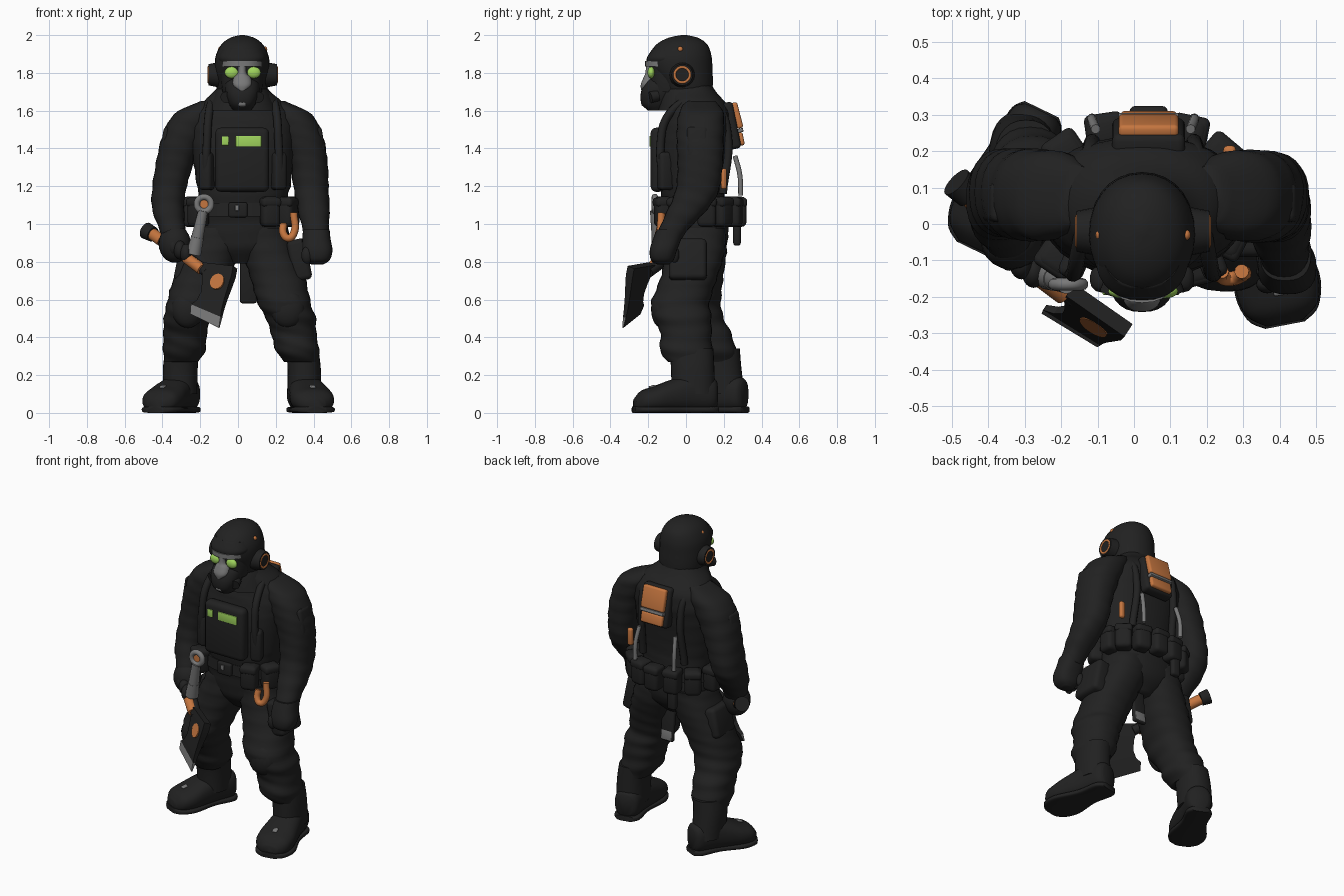
import bpy, bmesh, math
from mathutils import Matrix, Vector

def material(name, r, g, b):
    m = bpy.data.materials.new(name)
    m.diffuse_color = (r, g, b, 1)
    return m

BLACK = material("charcoal cloth", .0155, .0155, .0155)
ORANGE = material("orange", .56, .18, .05)
GREEN = material("glowing green", .35, .66, .11)
GREY = material("worn steel", .19, .19, .19)
V = Vector

def put(name, bm, mat, bevel=0, angle=40):
    bmesh.ops.recalc_face_normals(bm, faces=bm.faces[:])
    me = bpy.data.meshes.new(name)
    bm.to_mesh(me)
    bm.free()
    for m in mat if isinstance(mat, list) else [mat]:
        me.materials.append(m)
    ob = bpy.data.objects.new(name, me)
    bpy.context.collection.objects.link(ob)
    bpy.ops.object.select_all(action='DESELECT')
    bpy.context.view_layer.objects.active = ob
    ob.select_set(True)
    if bevel:
        mod = ob.modifiers.new("bevel", 'BEVEL')
        mod.width, mod.segments = bevel, 3
        bpy.ops.object.modifier_apply(modifier=mod.name)
    bpy.ops.object.shade_smooth_by_angle(angle=math.radians(angle))
    return ob

def spline(rows, i, t):
    a, b, c, d = (rows[max(0, min(len(rows) - 1, i + k))] for k in (-1, 0, 1, 2))
    return [q + .5 * t * (r - p + t * (2*p - 5*q + 4*r - s + t * (3*(q - r) + s - p)))
            for p, q, r, s in zip(a, b, c, d)]

def loft(name, mat, rows, p=2.3, fold=0, n=28, steps=5, M=Matrix()):
    """Smooth skin through superellipse sections (x, y, z, rx, ry)."""
    bm = bmesh.new()
    rings = []
    samples = [spline(rows, i, k / steps) for i in range(len(rows) - 1) for k in range(steps)]
    for x, y, z, rx, ry in samples + [rows[-1]]:
        ring = []
        for j in range(n):
            a = math.tau * j / n
            c, s = math.cos(a), math.sin(a)
            f = 1 + fold * math.sin(z * 75 + 2.2 * math.sin(a + z * 5) + a)
            ring.append(bm.verts.new(M @ V((
                x + f * rx * math.copysign(abs(c) ** (2 / p), c),
                y + f * ry * math.copysign(abs(s) ** (2 / p), s), z))))
        rings.append(ring)
    for a, b in zip(rings, rings[1:]):
        for j in range(n):
            bm.faces.new((a[j], a[(j + 1) % n], b[(j + 1) % n], b[j]))
    bm.faces.new(rings[0])
    bm.faces.new(rings[-1])
    return put(name, bm, mat, angle=55)

def box(name, mat, c, size, rot=(0, 0, 0), bevel=.015):
    bm = bmesh.new()
    R = Matrix.Rotation(rot[2], 4, 'Z') @ Matrix.Rotation(rot[1], 4, 'Y') @ Matrix.Rotation(rot[0], 4, 'X')
    bmesh.ops.create_cube(bm, size=1, matrix=Matrix.Translation(c) @ R @ Matrix.Diagonal((*size, 1)))
    return put(name, bm, mat, min(bevel, min(size) * .4))

def ball(name, mat, c, r):
    bm = bmesh.new()
    bmesh.ops.create_uvsphere(bm, u_segments=20, v_segments=12, radius=1,
                              matrix=Matrix.Translation(c) @ Matrix.Diagonal((*r, 1)))
    return put(name, bm, mat)

def rod(name, mat, a, b, r, r2=None):
    a, b = V(a), V(b)
    bm = bmesh.new()
    q = (b - a).to_track_quat('Z', 'Y').to_matrix().to_4x4()
    bmesh.ops.create_cone(bm, cap_ends=True, segments=20, radius1=r, radius2=r2 or r,
                          depth=(b - a).length, matrix=Matrix.Translation((a + b) / 2) @ q)
    return put(name, bm, mat)

def tube(name, mat, pts, r, closed=False):
    cu = bpy.data.curves.new(name, 'CURVE')
    cu.dimensions, cu.bevel_depth, cu.bevel_resolution, cu.resolution_u = '3D', r, 3, 8
    sp = cu.splines.new('BEZIER')
    sp.bezier_points.add(len(pts) - 1)
    for bp, co in zip(sp.bezier_points, pts):
        bp.co = co
        bp.handle_left_type = bp.handle_right_type = 'AUTO'
    sp.use_cyclic_u, cu.use_fill_caps = closed, True
    cu.materials.append(mat)
    ob = bpy.data.objects.new(name, cu)
    bpy.context.collection.objects.link(ob)
    bpy.ops.object.select_all(action='DESELECT')
    bpy.context.view_layer.objects.active = ob
    ob.select_set(True)
    bpy.ops.object.convert(target='MESH')

# Torso, hips and collar
loft("torso", BLACK, [(.02, .05, .79, .07, .08), (.02, .06, .88, .2, .15), (.02, .06, 1.0, .245, .165),
     (.025, .04, 1.1, .23, .165), (.03, .035, 1.22, .25, .17), (.025, .04, 1.4, .272, .185),
     (.025, .06, 1.54, .275, .18), (.025, .06, 1.63, .225, .16), (.022, .03, 1.69, .16, .135),
     (.022, .02, 1.74, .12, .115)], fold=.012)
loft("collar", BLACK, [(.022, .02, 1.6, .19, .17), (.022, .015, 1.68, .155, .15), (.022, .01, 1.73, .125, .13)])

# Chest rig
box("chest_plate", BLACK, (.022, -.15, 1.34), (.285, .075, .34), bevel=.03)
box("small_chest_light", GREEN, (-.068, -.19, 1.44), (.036, .008, .048))
box("large_chest_light", GREEN, (.056, -.19, 1.438), (.136, .008, .056))
for s, side in ((-1, "right"), (1, "left")):
    X = lambda v: .025 + s * v
    tube(side + "_shoulder_strap", BLACK, [(X(.2), -.115, 1.2), (X(.19), -.135, 1.42), (X(.18), -.09, 1.58),
         (X(.16), .03, 1.655), (X(.15), .17, 1.61), (X(.14), .22, 1.48), (X(.15), .195, 1.16)], .022)
    box(side + "_rig_side_pouch", BLACK, (X(.19), -.11, 1.28), (.07, .08, .2), (0, 0, s * .4), .02)
    tube(side + "_back_clip", GREY, [(X(.13), .26, 1.36), (X(.14), .285, 1.26), (X(.14), .29, 1.15)], .013)
    # Sleeve patch panels
    box(side + "_sleeve_panel", BLACK, (X(.405), .06, 1.43), (.05, .11, .17), (0, s * -.16, 0), .02)
    # Ear cups with orange rings
    rod(side + "_ear_cup", BLACK, (X(.11), -.02, 1.79), (X(.182), -.02, 1.79), .07, .056)
    tube(side + "_ear_ring", ORANGE, [(X(.178), -.02 + .04 * math.cos(a), 1.79 + .04 * math.sin(a))
         for a in (k * math.pi / 4 for k in range(8))], .008, True)
    ball(side + "_helmet_rivet", ORANGE, (X(.119), -.03, 1.925), (.011, .014, .014))
    # Green goggle lenses
    ball(side + "_goggle_lens", GREEN, (X(.058), -.184, 1.802), (.038, .02, .031))

# Back pack plate
box("back_pack", BLACK, (.04, .235, 1.52), (.2, .07, .25), (.2, 0, 0), .02)
box("back_pack_flap", ORANGE, (.04, .27, 1.575), (.165, .035, .14), (.25, 0, 0), .012)
box("back_pack_band", GREY, (.04, .286, 1.495), (.165, .035, .02), (.25, 0, 0), .004)
box("back_pack_pocket", ORANGE, (.04, .288, 1.45), (.155, .035, .07), (.2, 0, 0), .012)
box("side_back_tag", ORANGE, (.262, .2, 1.24), (.035, .03, .11))

# Head
loft("helmet", BLACK, [(.022, .01, 1.67, .125, .125), (.022, 0, 1.74, .138, .142), (.022, -.025, 1.82, .145, .165),
     (.022, -.03, 1.89, .14, .165), (.022, -.022, 1.95, .11, .135), (.022, -.015, 1.985, .065, .08),
     (.022, -.01, 2.0, .012, .015)], p=2.1)
loft("helmet_brim", BLACK, [(.022, -.085, 1.86, .122, .124), (.022, -.08, 1.885, .128, .125),
     (.022, -.06, 1.93, .11, .115)], p=2.3)
loft("visor_frame", GREY, [(.022, -.09, 1.835, .112, .126), (.022, -.09, 1.864, .112, .126)])
loft("face", BLACK, [(.022, -.08, 1.7, .105, .11), (.022, -.08, 1.76, .112, .115), (.022, -.08, 1.85, .112, .115)])
loft("respirator", BLACK, [(.022, -.15, 1.6, .045, .05), (.022, -.15, 1.635, .07, .085), (.022, -.14, 1.69, .09, .1),
     (.022, -.12, 1.745, .09, .1), (.022, -.11, 1.775, .06, .09)], p=2.5)
loft("nose_guard", GREY, [(.022, -.205, 1.7, .018, .03), (.022, -.2, 1.735, .05, .04), (.022, -.185, 1.775, .045, .04),
     (.022, -.175, 1.8, .025, .04), (.022, -.17, 1.85, .025, .04)])
box("breathing_filter", GREY, (.022, -.222, 1.64), (.045, .03, .035))
for x in (-.05, .094):
    rod("side_filter", BLACK, (x, -.15, 1.68), (x + (x - .022) * .2, -.19, 1.67), .03)

# Arms and gloves
loft("left_arm", BLACK, [(.2, .08, 1.65, .05, .08), (.28, .08, 1.58, .11, .12), (.34, .075, 1.46, .112, .125),
     (.375, .075, 1.32, .1, .12), (.388, .06, 1.18, .092, .115), (.4, .01, 1.08, .085, .105),
     (.41, -.06, .98, .07, .08), (.415, -.09, .92, .06, .065)], fold=.025)
loft("left_glove", BLACK, [(.415, -.08, .97, .07, .075), (.415, -.1, .92, .075, .075), (.42, -.12, .86, .08, .072),
     (.42, -.125, .81, .066, .06), (.42, -.12, .785, .03, .03)], p=2.5)
loft("right_arm", BLACK, [(-.15, .08, 1.65, .05, .08), (-.23, .08, 1.58, .11, .12), (-.29, .08, 1.46, .112, .125),
     (-.335, .085, 1.32, .1, .12), (-.365, .08, 1.18, .09, .118), (-.37, .045, 1.08, .085, .105),
     (-.35, -.01, .98, .07, .08), (-.34, -.03, .93, .06, .065)], fold=.025)
ball("right_glove", BLACK, (-.335, -.045, .895), (.085, .08, .1))
for k in range(4):
    c = V((-.375, -.06, .9)).lerp(V((-.275, -.13, .845)), k / 3)
    ball("right_finger", BLACK, c, (.033, .045, .05))
    ball("left_finger", BLACK, (.365, -.165 + .035 * k, .835), (.03, .025, .045))

# Trousers
loft("left_leg", BLACK, [(.13, .06, .98, .13, .15), (.165, .05, .85, .14, .155), (.215, .01, .7, .145, .15),
     (.245, -.03, .58, .14, .155), (.28, -.015, .5, .132, .15), (.295, 0, .42, .12, .135),
     (.315, 0, .33, .115, .138), (.335, .02, .27, .09, .115)], fold=.025)
loft("right_leg", BLACK, [(-.09, .07, .98, .13, .15), (-.135, .06, .85, .14, .155), (-.2, .045, .7, .145, .15),
     (-.245, .03, .58, .132, .155), (-.268, .05, .5, .125, .15), (-.28, .1, .42, .115, .14),
     (-.285, .13, .33, .112, .135), (-.3, .16, .27, .09, .115)], fold=.025)
ball("left_knee_pad", BLACK, (.265, -.13, .55), (.09, .055, .1))
ball("right_knee_pad", BLACK, (-.265, -.075, .55), (.085, .055, .1))
box("left_thigh_pouch", BLACK, (.325, .01, .81), (.1, .2, .22), (0, -.2, 0), .025)
box("right_thigh_pouch", BLACK, (-.28, .06, .79), (.09, .19, .19), (0, .2, 0), .025)

# Boots: shafts plus feet swept along their pointing direction
loft("left_boot_shaft", BLACK, [(.34, .03, .34, .085, .115), (.35, .035, .24, .088, .115), (.352, .04, .1, .09, .115)])
loft("right_boot_shaft", BLACK, [(-.295, .17, .34, .088, .115), (-.305, .185, .24, .092, .108),
     (-.305, .2, .1, .09, .11)])
for side, hx, hy, ang, k in (("left", .33, .16, .19, 1), ("right", -.255, .31, -.45, .95)):
    f = V((math.sin(ang), -math.cos(ang), 0)) * k
    M = Matrix(((-f.y, 0, f.x, hx), (f.x, 0, f.y, hy), (0, 1, 0, 0), (0, 0, 0, 1)))
    loft(side + "_boot_foot", BLACK, [(0, .1, 0, .05, .07), (0, .1, .03, .078, .09), (0, .105, .14, .09, .1),
         (0, .09, .24, .105, .087), (0, .073, .33, .115, .07), (0, .062, .4, .1, .056),
         (0, .045, .44, .05, .03)], p=2.4, M=M)
    loft(side + "_boot_sole", BLACK, [(0, .017, -.005, .055, .017), (0, .017, .04, .083, .017),
         (0, .017, .17, .082, .017), (0, .017, .32, .119, .017), (0, .017, .41, .1, .017),
         (0, .017, .445, .055, .017)], p=4, M=M)
    box(side + "_lace_tag", GREY, V((hx, hy, .138)) + f * .345, (.03, .035, .014), (.25, 0, ang))

# Belt and pouches
loft("belt", BLACK, [(.022, .05, 1.04, .255, .182), (.022, .05, 1.11, .247, .178)], p=2.4, steps=2)
box("belt_buckle", BLACK, (0, -.135, 1.075), (.1, .03, .08))
box("buckle_pin", GREY, (-.005, -.151, 1.085), (.02, .008, .03))
for x, y, r in ((-.21, -.09, -.6), (.17, -.12, .25), (.26, -.04, 1.1), (-.25, .08, 1.57), (.28, .11, 1.57),
                (-.19, .2, .6), (-.08, .255, .15), (.04, .275, 0), (.15, .25, -.2), (.24, .19, -.7)):
    box("belt_pouch", BLACK, (x, y, 1.065), (.1, .09, .16), (0, 0, r), .025)
    box("belt_pouch_flap", BLACK, (x, y, 1.115), (.106, .098, .05), (0, 0, r), .018)
box("rear_sheath", BLACK, (-.09, .27, .95), (.06, .04, .13))
box("hanging_strap", BLACK, (.055, .1, .72), (.09, .03, .28), (.1, 0, 0))
box("strap_tip", GREY, (.055, .122, .62), (.075, .008, .06), (.1, 0, 0))

# Hip tools: ring wrench and orange hook
tube("wrench_ring", GREY, [(-.18 + .038 * math.cos(a), -.165, 1.105 + .038 * math.sin(a))
     for a in (k * math.pi / 4 for k in range(8))], .017, True)
rod("wrench_ring_core", ORANGE, (-.18, -.15, 1.105), (-.18, -.17, 1.105), .027)
rod("wrench_handle", GREY, (-.185, -.165, 1.07), (-.215, -.15, .93), .026, .032)
rod("wrench_end", GREY, (-.215, -.15, .93), (-.235, -.14, .84), .034, .04)
tube("orange_hook", ORANGE, [(.24, -.13, 1.0), (.24, -.145, .95), (.265, -.15, .925), (.295, -.14, .95),
     (.295, -.13, 1.06)], .02)

# Axe: fanned blade, bright details only on its outward face
A, B, C, D = V((-.01, -.295, .77)), V((-.1, -.335, .45)), V((-.265, -.235, .53)), V((-.175, -.18, .79))
N = (A - D).cross(C - D).normalized()
P = lambda s, t: D.lerp(A, s).lerp(C.lerp(B, s), t)
bm = bmesh.new()
rows = []
for t, s0, s1, th in ((0, 0, .97, .022), (.15, .05, 1, .022), (.35, .16, .98, .019), (.55, .22, .96, .015),
                      (.72, .16, .96, .012), (.83, .03, .98, .009), (1, .08, 1, .003)):
    rows.append([bm.verts.new(P(s, t) + N * h) for s, h in ((s0, -th), (s1, -th), (s1, th), (s0, th))])
for i, (a, b) in enumerate(zip(rows, rows[1:])):
    for j in range(4):
        bm.faces.new((a[j], a[(j + 1) % 4], b[(j + 1) % 4], b[j])).material_index = int(i == 5 and j != 2)
bm.faces.new(rows[0])
bm.faces.new(rows[-1]).material_index = 1
put("axe_blade", bm, [BLACK, GREY], angle=25)
rod("axe_blade_disc", ORANGE, P(.62, .3) - N * .025, P(.62, .3), .043)
# Axe handle, pommel and grips
rod("axe_pommel", BLACK, (-.487, .115, .965), (-.45, .08, .945), .045, .04)
rod("axe_rear_grip", ORANGE, (-.45, .08, .945), (-.4, .025, .91), .032)
rod("axe_handle", BLACK, (-.4, .025, .91), (-.16, -.2, .745), .03)
rod("axe_front_grip", ORANGE, V((-.265, -.12, .815)) - N * .014, V((-.185, -.18, .755)) - N * .014, .03)
